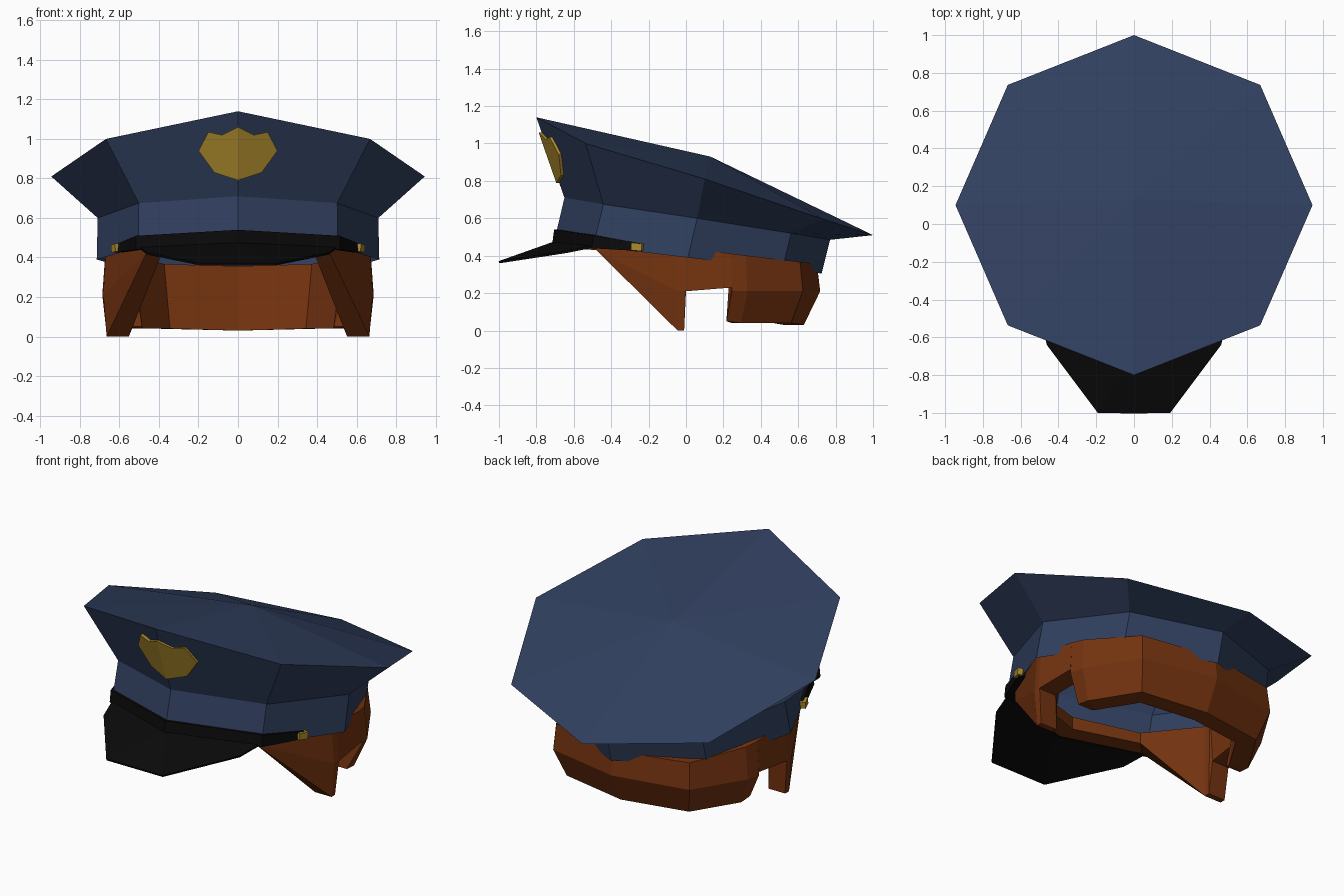
import bpy, bmesh
from math import sin, cos, pi

if "Cube" in bpy.data.objects:
    bpy.data.objects.remove(bpy.data.objects["Cube"])


def material(name, rgb):
    m = bpy.data.materials.new(name)
    m.use_nodes = True
    m.diffuse_color = (*rgb, 1)
    bsdf = next(n for n in m.node_tree.nodes if n.type == 'BSDF_PRINCIPLED')
    bsdf.inputs["Base Color"].default_value = (*rgb, 1)
    bsdf.inputs["Roughness"].default_value = 0.8
    return m


NAVY = material("navy cloth", (0.03, 0.05, 0.113))
BLACK = material("black leather", (0.003, 0.003, 0.003))
GOLD = material("gold metal", (0.42, 0.26, 0.025))
BROWN = material("brown hair", (0.175, 0.033, 0.005))


def build(name, mat, verts, faces, mirror=False, thickness=0):
    bm = bmesh.new()
    vs = [bm.verts.new(v) for v in verts]
    for f in faces:
        bm.faces.new([vs[i] for i in f])
    bmesh.ops.recalc_face_normals(bm, faces=bm.faces[:])
    me = bpy.data.meshes.new(name)
    bm.to_mesh(me)
    bm.free()
    me.materials.append(mat)
    ob = bpy.data.objects.new(name, me)
    bpy.context.collection.objects.link(ob)
    if mirror:
        ob.modifiers.new("mirror", 'MIRROR')
    if thickness:
        s = ob.modifiers.new("thickness", 'SOLIDIFY')
        s.thickness = thickness
        s.offset = 0
    return ob


def loft(sections, closed=True):
    """Join equal-length sections with quads."""
    n = len(sections[0])
    verts = [p for s in sections for p in s]
    faces = []
    for a in range(len(sections) - 1):
        for i in range(n if closed else n - 1):
            j = (i + 1) % n
            faces.append((a * n + i, a * n + j, (a + 1) * n + j, (a + 1) * n + i))
    return verts, faces


def octagon(cy, rx, ry, height):
    """Ring starting at the front; height holds z from front to back."""
    ring = []
    for i in range(8):
        a = i * pi / 4
        ring.append((rx * sin(a), cy - ry * cos(a), height[min(i, 8 - i)]))
    return ring


# Cap body: band, flared crown and low pointed top
band_low = octagon(0.01, 0.715, 0.715, (0.475, 0.45, 0.39, 0.33, 0.305))
band_top = octagon(0.06, 0.71, 0.71, (0.71, 0.675, 0.6, 0.52, 0.485))
rim = octagon(0.1, 0.945, 0.9, (1.14, 1.0, 0.81, 0.595, 0.51))
verts, faces = loft([band_low, band_top, rim])
verts.append((0, 0.13, 0.93))
faces += [(16 + i, 16 + (i + 1) % 8, 24) for i in range(8)]
build("cap", NAVY, verts, faces)

# Strap around the front of the band
sections = []
for x, y, low, top in ((0, -0.715, 0.465, 0.54), (0.515, -0.505, 0.44, 0.51),
                       (0.625, -0.25, 0.425, 0.465)):
    k = 0.94
    sections.append([(x, y, low), (x, y + 0.01, top), (x * k, y * k, top), (x * k, y * k, low)])
verts, faces = loft(sections)
faces.append((8, 9, 10, 11))
build("strap", BLACK, verts, faces, mirror=True)

# Visor
build("visor", BLACK,
      [(0, -0.69, 0.475), (0, -1, 0.365), (0.19, -1, 0.365), (0.46, -0.64, 0.42), (0.5, -0.49, 0.45)],
      [(0, 1, 2), (0, 2, 3), (0, 3, 4)], mirror=True, thickness=0.012)

# Strap buttons
for side, sx in (("left", 1), ("right", -1)):
    bpy.ops.mesh.primitive_cube_add(size=1, location=(sx * 0.615, -0.26, 0.447))
    button = bpy.context.object
    button.name = side + "_strap_button"
    button.scale = (0.035, 0.06, 0.04)
    button.rotation_euler = (-0.1, 0, -sx * 0.35)
    button.data.materials.append(GOLD)


# Badge folded over the front edge of the crown
def on_crown(x, z, lift):
    return (x, -0.65 - 0.349 * (z - 0.71) + 0.33 * x - lift, z)


outline = [(0, 1.06), (0.08, 1.02), (0.15, 1.035), (0.2, 0.94), (0.12, 0.83), (0, 0.79)]
n = len(outline)
verts = [on_crown(x, z, lift) for lift in (0.016, -0.02) for x, z in outline]
faces = [tuple(range(n))] + [(i, i + 1, n + i + 1, n + i) for i in range(n - 1)]
build("badge", GOLD, verts, faces, mirror=True)

# Hair: half ring of columns (x, y, bottom height, bottom taper)
columns = [(0, -0.64, 0.44, 1), (0.46, -0.48, 0.43, 1), (0.665, -0.045, 0.0, 1),
           (0.67, -0.01, 0.0, 0.99), (0.67, 0.0, 0.21, 1.02), (0.65, 0.24, 0.23, 1.02),
           (0.65, 0.24, 0.05, 0.9), (0.63, 0.32, 0.04, 0.92), (0.45, 0.61, 0.04, 0.92),
           (0, 0.7, 0.03, 0.9)]
sections = []
for x, y, low, taper in columns:
    top = 0.44 - 0.12 * y
    mid = max(0.21, low)
    bulge = 1.025 if low < 0.3 else 1
    inner = 0.83
    sections.append([(x, y, top),
                     (x * bulge, y * bulge, mid),
                     (x * taper, y * taper, low),
                     (x * taper * inner, y * taper * (inner if y > 0.3 or y < -0.3 else 1), low),
                     (x * inner, y * (inner if y > 0.3 or y < -0.3 else 1), top)])
verts, faces = loft(sections)
build("hair", BROWN, verts, faces, mirror=True)
